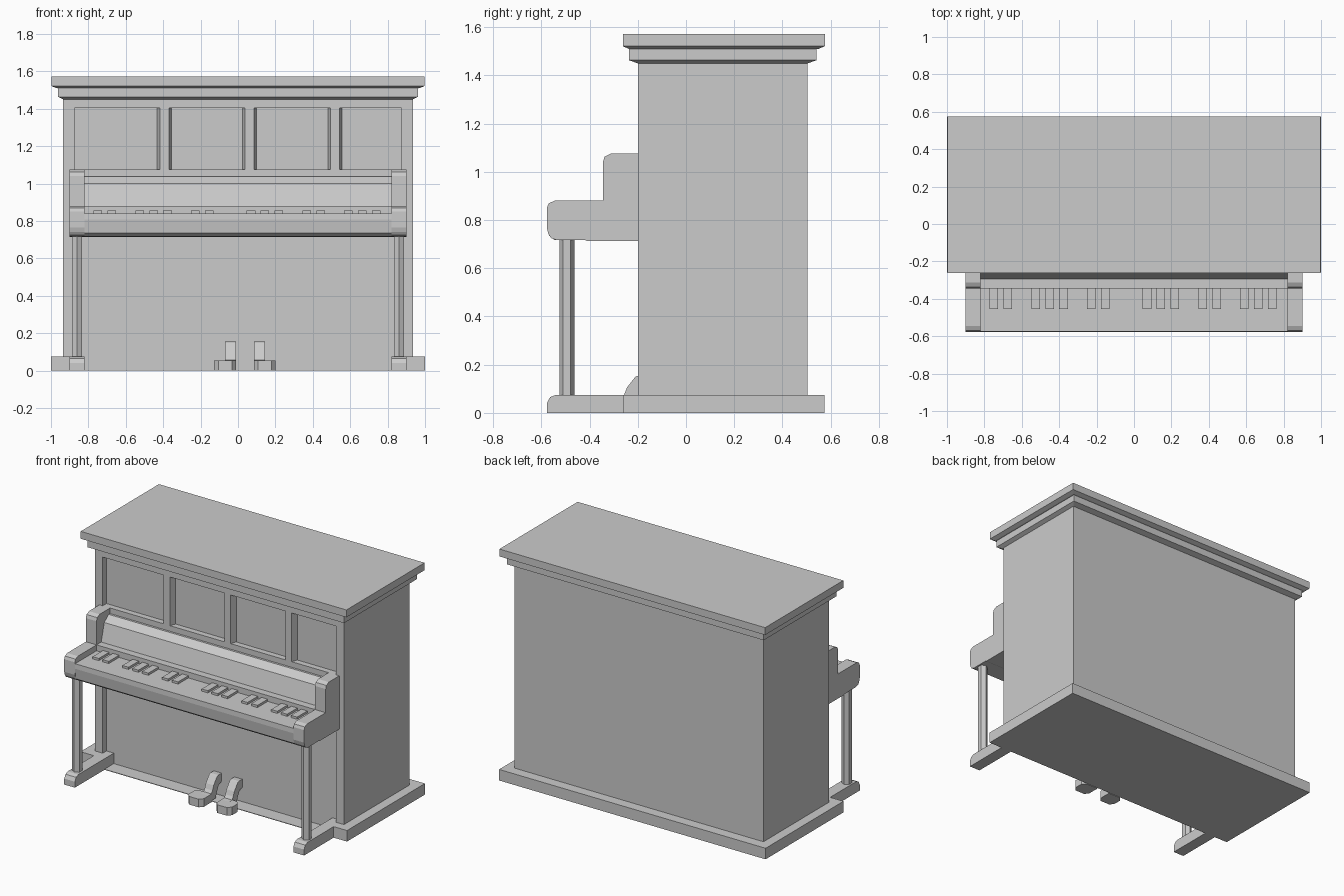
import bpy, bmesh, math
from mathutils import Vector


def finish(name, bm):
    bmesh.ops.recalc_face_normals(bm, faces=bm.faces)
    me = bpy.data.meshes.new(name)
    bm.to_mesh(me)
    bm.free()
    ob = bpy.data.objects.new(name, me)
    bpy.context.collection.objects.link(ob)
    return ob


def loft(name, rings):
    """Join equal-length point rings and cap both ends."""
    bm = bmesh.new()
    rows = [[bm.verts.new(p) for p in r] for r in rings]
    n = len(rows[0])
    for a, b in zip(rows, rows[1:]):
        for i in range(n):
            bm.faces.new((a[i], a[(i + 1) % n], b[(i + 1) % n], b[i]))
    bm.faces.new(rows[0])
    bm.faces.new(rows[-1])
    return finish(name, bm)


def prism_x(name, x0, x1, profile):
    return loft(name, [[(x, y, z) for y, z in profile] for x in (x0, x1)])


def prism_z(name, z0, z1, profile):
    return loft(name, [[(x, y, z) for x, y in profile] for z in (z0, z1)])


def rect(x0, x1, y0, y1):
    return [(x0, y0), (x1, y0), (x1, y1), (x0, y1)]


def box(name, x0, x1, y0, y1, z0, z1):
    return prism_z(name, z0, z1, rect(x0, x1, y0, y1))


FRONT, PANEL, BACK = -0.2, -0.16, 0.505

# Plinth, thin floor in front of the recessed lower panel
box("plinth", -1, 1, PANEL, 0.575, 0, 0.075)
box("plinth_floor", -0.82, 0.82, -0.26, PANEL, 0, 0.004)

# Case body
box("case_body", -0.935, 0.935, PANEL, BACK, 0.075, 1.455)
box("top_rail", -0.875, 0.875, FRONT, PANEL, 1.405, 1.455)
box("lower_panel_rail", -0.875, 0.875, FRONT, PANEL, 1.0, 1.075)

# Stepped cornice: (x half, y front, y back, z)
steps = [(0.935, -0.2, 0.505, 1.45), (0.962, -0.237, 0.542, 1.463),
         (0.962, -0.237, 0.542, 1.509), (0.97, -0.237, 0.55, 1.51),
         (0.997, -0.262, 0.576, 1.521), (0.997, -0.262, 0.576, 1.571)]
loft("cornice", [[(x, y, z) for x, y in rect(-h, h, f, b)] for h, f, b, z in steps])

# Bevelled dividers between the upper panels
for x in (-0.394, 0.061, 0.519):
    prism_z("panel_divider", 1.06, 1.41,
            [(x - 0.038, PANEL), (x - 0.024, FRONT), (x + 0.024, FRONT), (x + 0.038, PANEL)])

# Side profiles (y, z)
arm = [(PANEL, 0.713), (-0.41, 0.713), (-0.42, 0.717), (-0.535, 0.717), (-0.56, 0.725),
       (-0.57, 0.74), (-0.577, 0.765), (-0.577, 0.85), (-0.57, 0.869), (-0.545, 0.88),
       (-0.345, 0.88), (-0.345, 1.04), (-0.338, 1.062), (-0.312, 1.075), (PANEL, 1.075)]
foot = [(PANEL, 0), (-0.577, 0), (-0.577, 0.04), (-0.564, 0.065), (-0.54, 0.075), (PANEL, 0.075)]
keybed = [(PANEL, 0.713), (-0.41, 0.713), (-0.42, 0.717), (-0.545, 0.717), (-0.568, 0.735),
          (-0.577, 0.807), (-0.575, 0.84), (-0.345, 0.84), (-0.345, 0.88), (-0.295, 0.88),
          (-0.262, 1.0), (-0.215, 1.037), (PANEL, 1.037)]

prism_x("keybed_and_fallboard", -0.82, 0.82, keybed)

# Paired parts left and right
for s, side in ((-1, "left"), (1, "right")):
    box(side + "_stile", s * 0.875, s * 0.935, FRONT, PANEL, 0.075, 1.455)
    box(side + "_plinth_end", s * 0.9, s, -0.26, PANEL, 0, 0.075)
    prism_x(side + "_key_arm", s * 0.82, s * 0.9, arm)
    prism_x(side + "_foot", s * 0.82, s * 0.9, foot)
    leg = [(s * 0.861 + 0.0315 * math.sin(i * math.pi / 3),
            -0.494 - 0.0315 * math.cos(i * math.pi / 3)) for i in range(6)]
    prism_z(side + "_front_leg", 0.07, 0.72, leg)

# Black keys in groups of two and three
for i in (0, 1, 3, 4, 5, 7, 8, 11, 12, 13, 15, 16, 18, 19, 20):
    x = -0.749 + i * 0.0744
    box("black_key", x - 0.023, x + 0.023, -0.455, -0.34, 0.838, 0.855)

# Pedals: flat pad with a curved stem, mirrored about their shared middle
stem = [(-0.3, 0.01), (-0.3, 0.055), (-0.27, 0.057), (-0.257, 0.075), (-0.245, 0.105),
        (-0.21, 0.15), (-0.195, 0.156), (PANEL, 0.156), (PANEL, 0.1), (-0.19, 0.09),
        (-0.21, 0.05), (-0.225, 0.01)]
for s, side in ((-1, "left"), (1, "right")):
    m = 0.037
    pad = [(0.048, -0.265), (0.048, -0.35), (0.07, -0.375), (0.142, -0.375),
           (0.164, -0.35), (0.164, -0.29), (0.142, -0.265)]
    prism_z(side + "_pedal_pad", 0, 0.055, [(m + s * x, y) for x, y in pad])
    prism_x(side + "_pedal_stem", m + s * 0.048, m + s * 0.107, stem)
